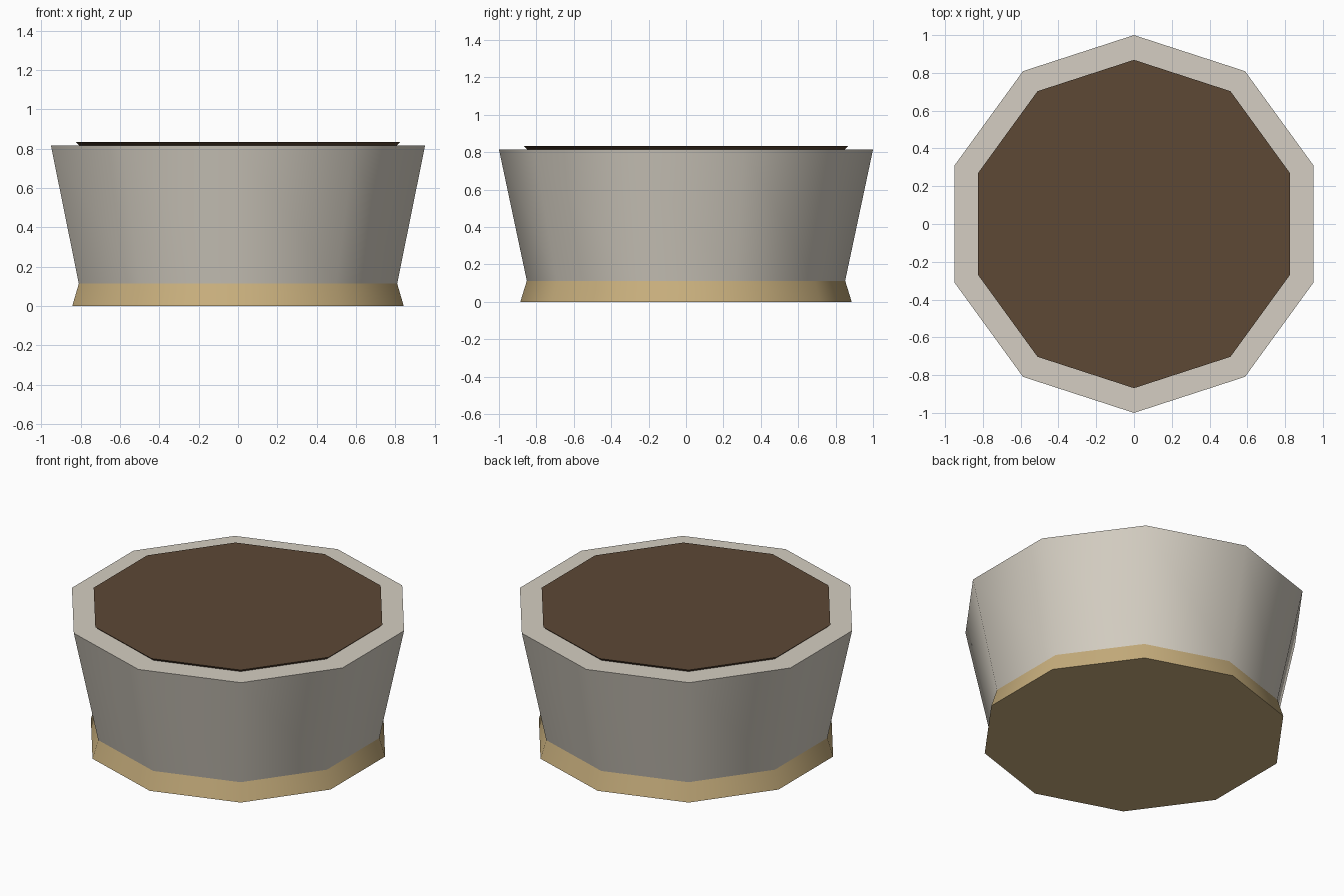
import bpy
import math

SIDES = 10

cube = bpy.data.objects.get("Cube")
if cube:
    bpy.data.objects.remove(cube, do_unlink=True)


def material(name, rgb):
    mat = bpy.data.materials.new(name)
    mat.use_nodes = True
    color = (*rgb, 1.0)
    mat.diffuse_color = color
    mat.node_tree.nodes["Principled BSDF"].inputs["Base Color"].default_value = color
    return mat


def tapered_part(name, z_low, z_high, r_low, r_high, mat):
    """Ten-sided tapered drum with smooth sides, flat caps and corners on the y axis."""
    bpy.ops.mesh.primitive_cone_add(
        vertices=SIDES, radius1=r_low, radius2=r_high, depth=z_high - z_low,
        location=(0, 0, (z_low + z_high) / 2))
    obj = bpy.context.object
    obj.name = name
    obj.data.materials.append(mat)
    bpy.ops.object.shade_smooth_by_angle(angle=math.radians(45))
    return obj


stone = material("pale stone", (0.66, 0.617, 0.539))
tan = material("tan foot", (0.578, 0.428, 0.205))
earth = material("dark soil", (0.109, 0.065, 0.036))

# Flared foot
tapered_part("foot", 0.0, 0.113, 0.886, 0.851, tan)
# Bowl widening towards the rim
tapered_part("pot_body", 0.113, 0.815, 0.851, 1.0, stone)
# Soil standing slightly above the rim
tapered_part("soil", 0.80, 0.834, 0.832, 0.869, earth)
